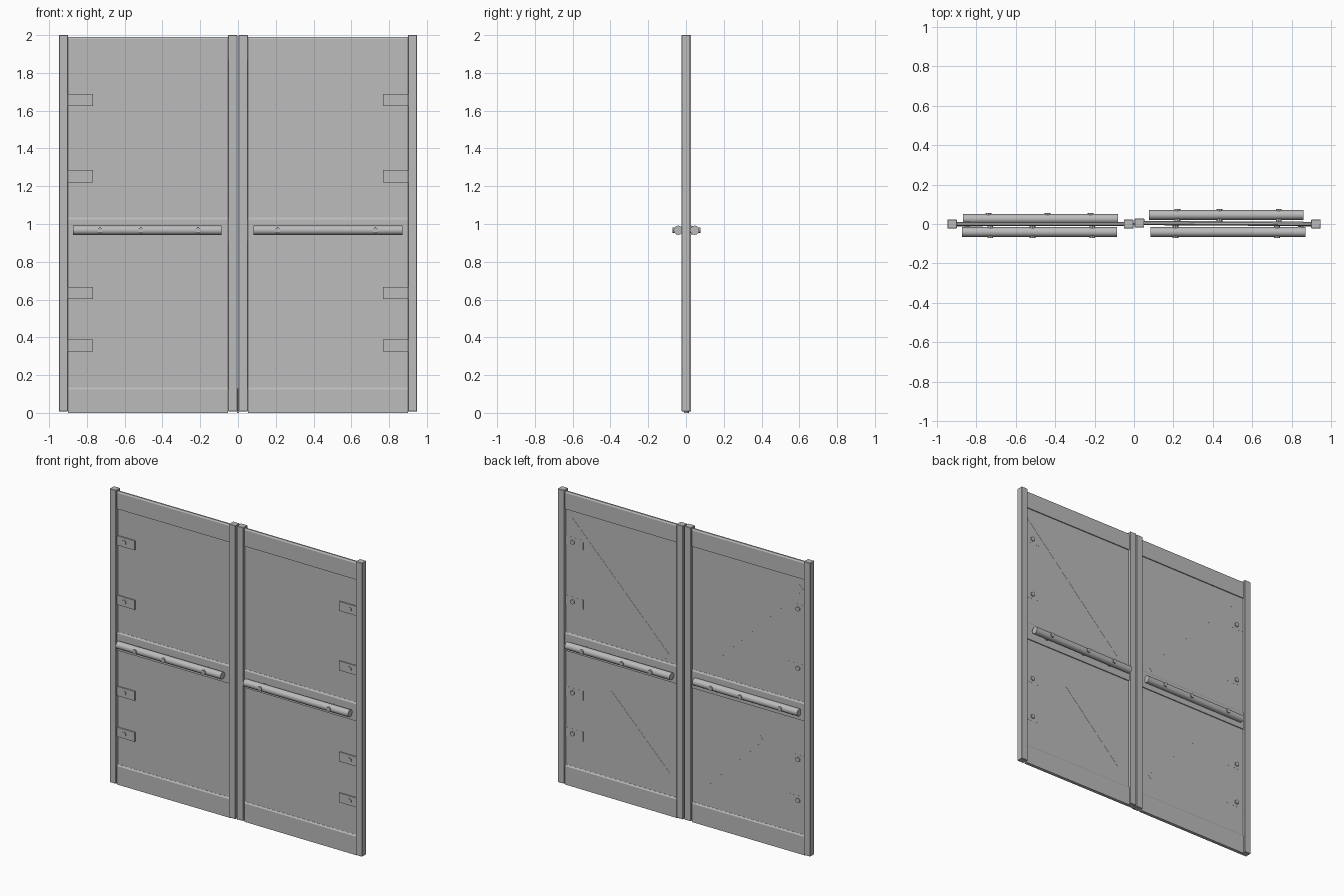
import bpy, bmesh, math
from mathutils import Matrix, Vector

cube = bpy.data.objects.get("Cube")
if cube:
    bpy.data.objects.remove(cube, do_unlink=True)

steel = bpy.data.materials.new("grey_steel")
steel.use_nodes = True
GREY = (0.5, 0.5, 0.5, 1)
steel.diffuse_color = GREY
steel.node_tree.nodes["Principled BSDF"].inputs["Base Color"].default_value = GREY


def finish(name, bm, smooth=False):
    bmesh.ops.recalc_face_normals(bm, faces=bm.faces)
    mesh = bpy.data.meshes.new(name)
    bm.to_mesh(mesh)
    bm.free()
    mesh.materials.append(steel)
    ob = bpy.data.objects.new(name, mesh)
    bpy.context.collection.objects.link(ob)
    if smooth:
        bpy.ops.object.select_all(action="DESELECT")
        ob.select_set(True)
        bpy.context.view_layer.objects.active = ob
        bpy.ops.object.shade_smooth_by_angle(angle=math.radians(40))
    return ob


def box(name, x, y, z, bevel=0.0):
    bm = bmesh.new()
    size = Vector((abs(x[1] - x[0]), y[1] - y[0], z[1] - z[0]))
    mid = Vector((sum(x), sum(y), sum(z))) / 2
    bmesh.ops.create_cube(bm, size=1, matrix=Matrix.Translation(mid) @ Matrix.Diagonal(size.to_4d()))
    if bevel:
        bmesh.ops.bevel(bm, geom=bm.edges[:], offset=bevel, segments=1, affect="EDGES")
    return finish(name, bm)


def rod(name, centre, radius, length, axis, sides):
    bm = bmesh.new()
    turn = Matrix.Rotation(math.pi / 2, 4, "Y" if axis == "x" else "X")
    bmesh.ops.create_cone(bm, cap_ends=True, segments=sides, radius1=radius, radius2=radius,
                          depth=length, matrix=Matrix.Translation(centre) @ turn)
    return finish(name, bm, smooth=True)


def rail(name, x, low, high):
    # Rail with a chamfered upper edge on both faces
    profile = [(-0.011, low), (0.011, low), (0.011, high - 0.01), (0.005, high),
               (-0.005, high), (-0.011, high - 0.01)]
    bm = bmesh.new()
    face = bm.faces.new([bm.verts.new((x[0], y, z)) for y, z in profile])
    out = bmesh.ops.extrude_face_region(bm, geom=[face])
    moved = [v for v in out["geom"] if isinstance(v, bmesh.types.BMVert)]
    bmesh.ops.translate(bm, verts=moved, vec=(x[1] - x[0], 0, 0))
    return finish(name, bm)


def brace(name, side, low, high):
    # Diagonal strip lying almost flush with the rear of the panel
    a = Vector((side * low[0], 0.0025, low[1]))
    b = Vector((side * high[0], 0.0025, high[1]))
    d = b - a
    bm = bmesh.new()
    m = (Matrix.Translation((a + b) / 2) @ Matrix.Rotation(-math.atan2(d.z, d.x), 4, "Y")
         @ Matrix.Diagonal((d.length, 0.005, 0.045, 1)))
    bmesh.ops.create_cube(bm, size=1, matrix=m)
    return finish(name, bm)


def leaf(label, side):
    parts = []
    inner, outer = side * 0.052, side * 0.9
    span = (inner, outer)
    # Frame and sheet
    parts.append(box(label + "_outer_stile", (outer, side * 0.948), (-0.023, 0.022), (0.008, 2), 0.002))
    parts.append(box(label + "_inner_stile", (side * 0.003, inner), (-0.023, 0.022), (0.008, 2), 0.002))
    parts.append(box(label + "_panel", span, (-0.004, 0.004), (0.01, 1.98)))
    for n, low, high in (("bottom", 0, 0.135), ("middle", 0.91, 1.035), ("top", 1.87, 1.99)):
        parts.append(rail(f"{label}_{n}_rail", span, low, high))
    # Rear bracing
    parts.append(brace(label + "_upper_brace", side, (0.13, 1.07), (0.87, 1.81)))
    parts.append(brace(label + "_lower_brace", side, (0.13, 0.27), (0.57, 0.71)))
    # Hinge plates with bolts
    for i, z in enumerate((0.357, 0.635, 1.253, 1.657), 1):
        parts.append(box(f"{label}_hinge_plate_{i}", (side * 0.768, outer), (-0.012, 0.0045),
                         (z - 0.032, z + 0.032)))
        parts.append(rod(f"{label}_hinge_bolt_{i}", (side * 0.846, -0.002, z), 0.016, 0.03, "y", 6))
    return parts


leaf("right", -1)
left_parts = leaf("left", 1)

# The left leaf stands very slightly ajar
swing = Matrix.Translation((0.93, 0, 0)) @ Matrix.Rotation(-0.006, 4, "Z") @ Matrix.Translation((-0.93, 0, 0))
for part in left_parts:
    part.data.transform(swing)


# Push bars on both faces, each held by bolts
def push_bar(name, x, y, bolts):
    z, r = 0.967, 0.0245
    way = 1 if y > 0 else -1
    rod(name, ((x[0] + x[1]) / 2, y, z), r, x[1] - x[0], "x", 16)
    for i, bx in enumerate(bolts, 1):
        rod(f"{name}_bolt_{i}", (bx, y / 2 + way * (r + 0.005) / 2, z), 0.015,
            abs(y) + r + 0.005, "y", 8)


push_bar("right_front_bar", (-0.873, -0.087), -0.041, (-0.73, -0.515, -0.212))
push_bar("left_front_bar", (0.083, 0.87), -0.041, (0.21, 0.727))
push_bar("right_rear_bar", (-0.868, -0.082), 0.026, (-0.74, -0.44, -0.22))
push_bar("left_rear_bar", (0.075, 0.862), 0.046, (0.22, 0.435, 0.735))

# Floor pin between the leaves
box("floor_pin", (-0.004, 0.004), (-0.006, 0.006), (0, 0.13))
